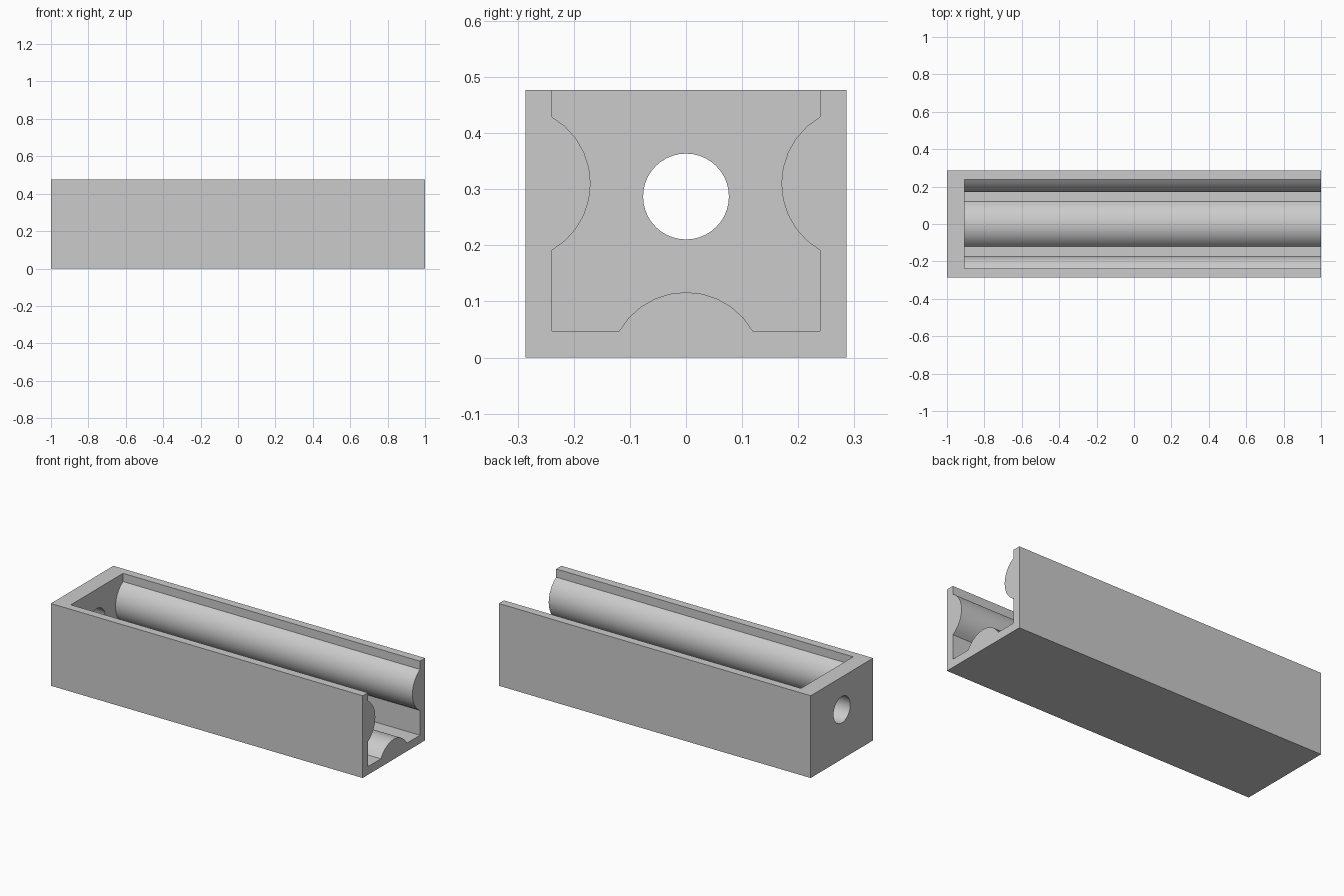
import bpy, bmesh, math

cube = bpy.data.objects.get("Cube")
if cube:
    bpy.data.objects.remove(cube, do_unlink=True)

HALF_WIDTH, HEIGHT = 0.286, 0.477
INNER, FLOOR, WALL_X = 0.239, 0.0475, -0.905
BUMP_HALF, BUMP_RISE, BUMP_Z = 0.119, 0.069, 0.31
HOLE_R, HOLE_Z = 0.0765, 0.287


def plain_grey():
    mat = bpy.data.materials.new("plain_grey")
    mat.use_nodes = True
    colour = (0.6, 0.6, 0.6, 1)
    mat.diffuse_color = colour
    mat.node_tree.nodes["Principled BSDF"].inputs["Base Color"].default_value = colour
    return mat


def extrude_x(name, outline, x0, x1):
    """Closed prism from a (y, z) outline, running along x."""
    bm = bmesh.new()
    face = bm.faces.new([bm.verts.new((x0, y, z)) for y, z in outline])
    grown = bmesh.ops.extrude_face_region(bm, geom=[face])["geom"]
    verts = [g for g in grown if isinstance(g, bmesh.types.BMVert)]
    bmesh.ops.translate(bm, verts=verts, vec=(x1 - x0, 0, 0))
    bmesh.ops.recalc_face_normals(bm, faces=bm.faces)
    mesh = bpy.data.meshes.new(name)
    bm.to_mesh(mesh)
    bm.free()
    obj = bpy.data.objects.new(name, mesh)
    bpy.context.collection.objects.link(obj)
    return obj


def bump(steps=10):
    """Arc as (position along wall, rise from wall) pairs."""
    radius = (BUMP_HALF ** 2 + BUMP_RISE ** 2) / (2 * BUMP_RISE)
    half = math.asin(BUMP_HALF / radius)
    angles = [half * (2 * i / steps - 1) for i in range(steps + 1)]
    return [(radius * math.sin(a), BUMP_RISE - radius * (1 - math.cos(a))) for a in angles]


def cut(target, cutter):
    cutter.hide_render = True
    mod = target.modifiers.new("cut", "BOOLEAN")
    mod.operation, mod.solver, mod.object = "DIFFERENCE", "EXACT", cutter
    bpy.context.view_layer.objects.active = target
    bpy.ops.object.modifier_apply(modifier=mod.name)
    bpy.data.objects.remove(cutter, do_unlink=True)


# Outer block
tray = extrude_x("channel_tray", [(-HALF_WIDTH, 0), (HALF_WIDTH, 0),
                                  (HALF_WIDTH, HEIGHT), (-HALF_WIDTH, HEIGHT)], -1, 1)

# Cavity with a rounded rib on the floor and on each side, open at one end
top = HEIGHT + 0.1
outline = [(-INNER, top), *[(-INNER + r, BUMP_Z - t) for t, r in bump()], (-INNER, FLOOR)]
outline += [(t, FLOOR + r) for t, r in bump()]
outline += [(INNER, FLOOR), *[(INNER - r, BUMP_Z + t) for t, r in bump()], (INNER, top)]
cut(tray, extrude_x("cavity_cutter", outline, WALL_X, 1.1))

# Round hole through the end wall
circle = [(HOLE_R * math.cos(a), HOLE_Z + HOLE_R * math.sin(a))
          for a in (math.tau * i / 40 for i in range(40))]
cut(tray, extrude_x("hole_cutter", circle, -1.1, WALL_X + 0.05))

# Finish: one material, smooth ribs with sharp corners
tray.data.materials.clear()
tray.data.materials.append(plain_grey())
bpy.ops.object.select_all(action="DESELECT")
tray.select_set(True)
bpy.context.view_layer.objects.active = tray
bpy.ops.object.shade_smooth_by_angle(angle=math.radians(30))
